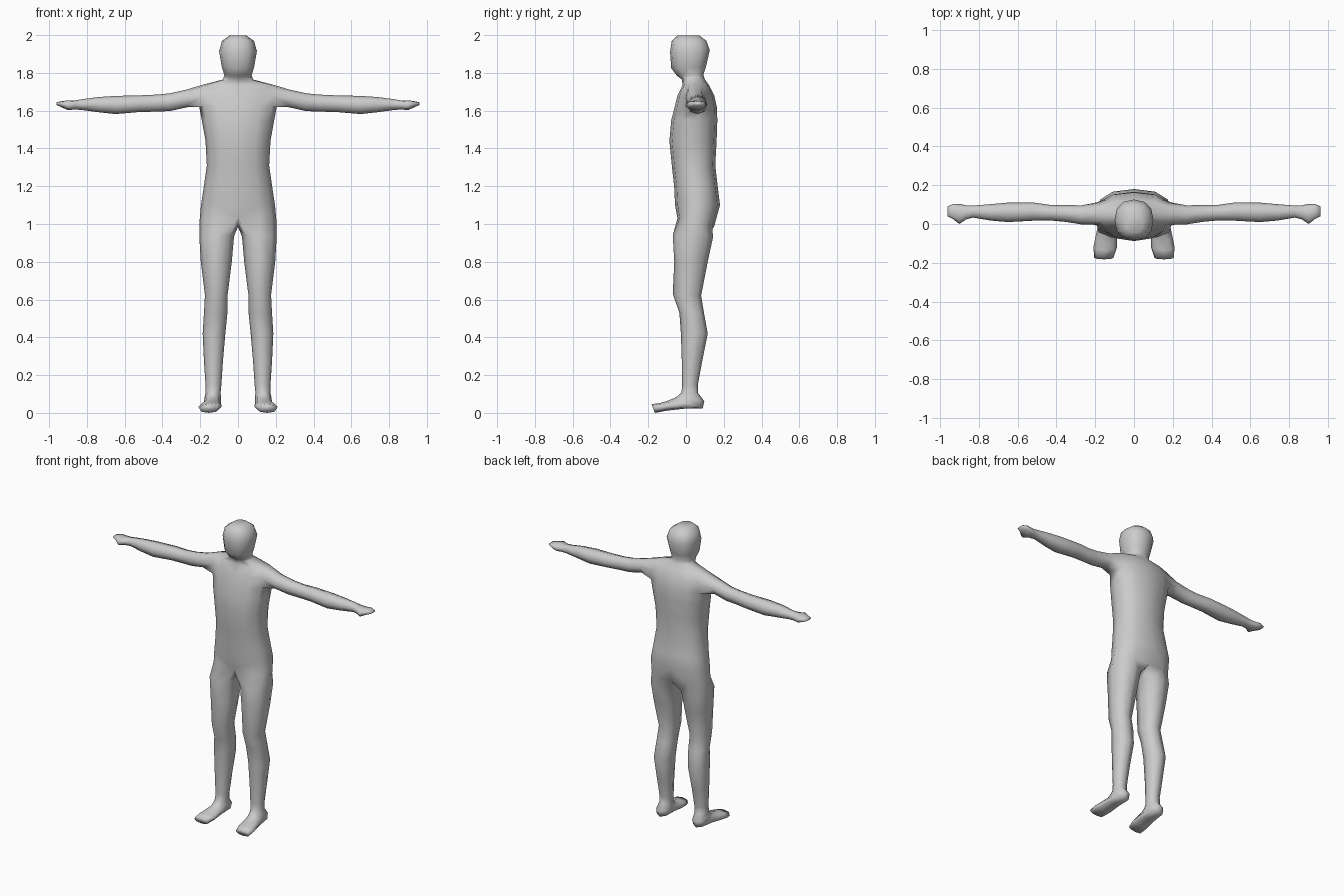
import bpy, bmesh, math
from mathutils import Matrix

bm = bmesh.new()


def spow(v, p):
    return math.copysign(abs(v) ** p, v) if abs(v) > 1e-6 else 0.0


def ring(cx, hw, front, back, angles, p=0.85):
    """Rounded cross-section; front and back are (y, z), so it may tilt."""
    pts = []
    for a in angles:
        c, s = math.cos(math.radians(a)), math.sin(math.radians(a))
        t = (1 + spow(s, p)) / 2
        pts.append((cx + hw * spow(c, p),
                    front[0] + (back[0] - front[0]) * t,
                    front[1] + (back[1] - front[1]) * t))
    return [bm.verts.new(q) for q in pts]


def bridge(a, b, closed=True, skip=()):
    n = len(a)
    for i in range(n if closed else n - 1):
        if i not in skip:
            j = (i + 1) % n
            bm.faces.new((a[i], a[j], b[j], b[i]))


# Torso, neck and head: half rings (half width, front, back), pelvis to crown
HALF = [-90 + 30 * k for k in range(7)]
body = [
    (0.204, (-0.045, 1.03), (0.150, 0.99)),
    (0.196, (-0.058, 1.10), (0.180, 1.10)),
    (0.183, (-0.062, 1.19), (0.170, 1.18)),
    (0.165, (-0.075, 1.31), (0.155, 1.31)),
    (0.172, (-0.088, 1.44), (0.162, 1.44)),
    (0.192, (-0.078, 1.55), (0.166, 1.55)),
    (0.205, (-0.060, 1.62), (0.163, 1.62)),
    (0.205, (-0.045, 1.68), (0.150, 1.68)),
    (0.195, (-0.018, 1.735), (0.122, 1.735)),
    (0.080, (-0.022, 1.765), (0.100, 1.765)),
    (0.072, (-0.048, 1.785), (0.092, 1.79)),
    (0.085, (-0.078, 1.825), (0.105, 1.83)),
    (0.100, (-0.084, 1.91), (0.126, 1.92)),
    (0.085, (-0.076, 1.968), (0.108, 1.97)),
    (0.045, (-0.045, 1.998), (0.070, 1.998)),
]
SHOULDER = 6
rings = [ring(0, hw, f, b, HALF) for hw, f, b in body]
for i in range(len(rings) - 1):
    bridge(rings[i], rings[i + 1], closed=False,
           skip=(2, 3) if i in (SHOULDER, SHOULDER + 1) else ())
bm.faces.new(rings[-1])

# Arm: grows out of the shoulder opening (x, y centre, z centre, y radius, z radius)
lo, mid, hi = rings[SHOULDER:SHOULDER + 3]
bm.verts.remove(mid[3])
prev = [lo[2], lo[3], lo[4], mid[4], hi[4], hi[3], hi[2], mid[2]]
arm = [
    (0.27, 0.047, 1.665, 0.049, 0.047),
    (0.36, 0.055, 1.645, 0.043, 0.047),
    (0.43, 0.058, 1.640, 0.040, 0.045),
    (0.52, 0.064, 1.637, 0.047, 0.044),
    (0.65, 0.060, 1.630, 0.050, 0.048),
    (0.74, 0.060, 1.632, 0.042, 0.040),
    (0.83, 0.064, 1.632, 0.031, 0.028),
    (0.865, 0.060, 1.630, 0.036, 0.024),
    (0.90, 0.052, 1.628, 0.052, 0.025),
    (0.93, 0.064, 1.634, 0.040, 0.018),
    (0.960, 0.065, 1.637, 0.026, 0.007),
]
for x, cy, cz, ry, rz in arm:
    cur = []
    for i in range(8):
        a = math.radians(225 + 45 * i)
        cur.append(bm.verts.new((x, cy + ry * spow(math.cos(a), 0.85),
                                 cz + rz * spow(math.sin(a), 0.85))))
    bridge(prev, cur)
    prev = cur
bm.faces.new(prev)

# Leg and foot: pelvis half ring plus a crotch point closes the first loop;
# the loops tilt from level at the ankle to upright at the toes
LEG = [-135 + 45 * i for i in range(8)]
prev = rings[0] + [bm.verts.new((0, 0.05, 0.985))]
leg = [
    (0.113, 0.092, (-0.070, 0.94), (0.143, 0.93)),
    (0.115, 0.082, (-0.062, 0.80), (0.115, 0.80)),
    (0.115, 0.060, (-0.070, 0.63), (0.080, 0.62)),
    (0.118, 0.062, (-0.035, 0.53), (0.095, 0.53)),
    (0.127, 0.060, (-0.027, 0.42), (0.115, 0.42)),
    (0.130, 0.050, (-0.022, 0.27), (0.085, 0.27)),
    (0.130, 0.042, (-0.020, 0.15), (0.063, 0.15)),
    (0.132, 0.040, (-0.024, 0.11), (0.064, 0.105)),
    (0.134, 0.044, (-0.042, 0.090), (0.097, 0.062)),
    (0.136, 0.046, (-0.065, 0.077), (0.088, 0.022)),
    (0.142, 0.054, (-0.100, 0.063), (-0.010, 0.022)),
    (0.148, 0.061, (-0.135, 0.053), (-0.100, 0.012)),
    (0.155, 0.050, (-0.182, 0.046), (-0.165, 0.000)),
]
for cx, hw, f, b in leg:
    cur = ring(cx, hw, f, b, LEG)
    bridge(prev, cur)
    prev = cur
bm.faces.new(prev)

# Mirror the half figure across the centre line
bmesh.ops.mirror(bm, geom=bm.verts[:] + bm.edges[:] + bm.faces[:],
                 matrix=Matrix.Identity(4), axis='X', merge_dist=0.0005)
bmesh.ops.remove_doubles(bm, verts=bm.verts[:], dist=0.0005)
bmesh.ops.recalc_face_normals(bm, faces=bm.faces[:])
for f in bm.faces:
    f.smooth = True

mesh = bpy.data.meshes.new("body")
bm.to_mesh(mesh)
bm.free()
grey = bpy.data.materials.new("light grey")
grey.diffuse_color = (0.6, 0.6, 0.6, 1)
mesh.materials.append(grey)
bpy.context.collection.objects.link(bpy.data.objects.new("body", mesh))
